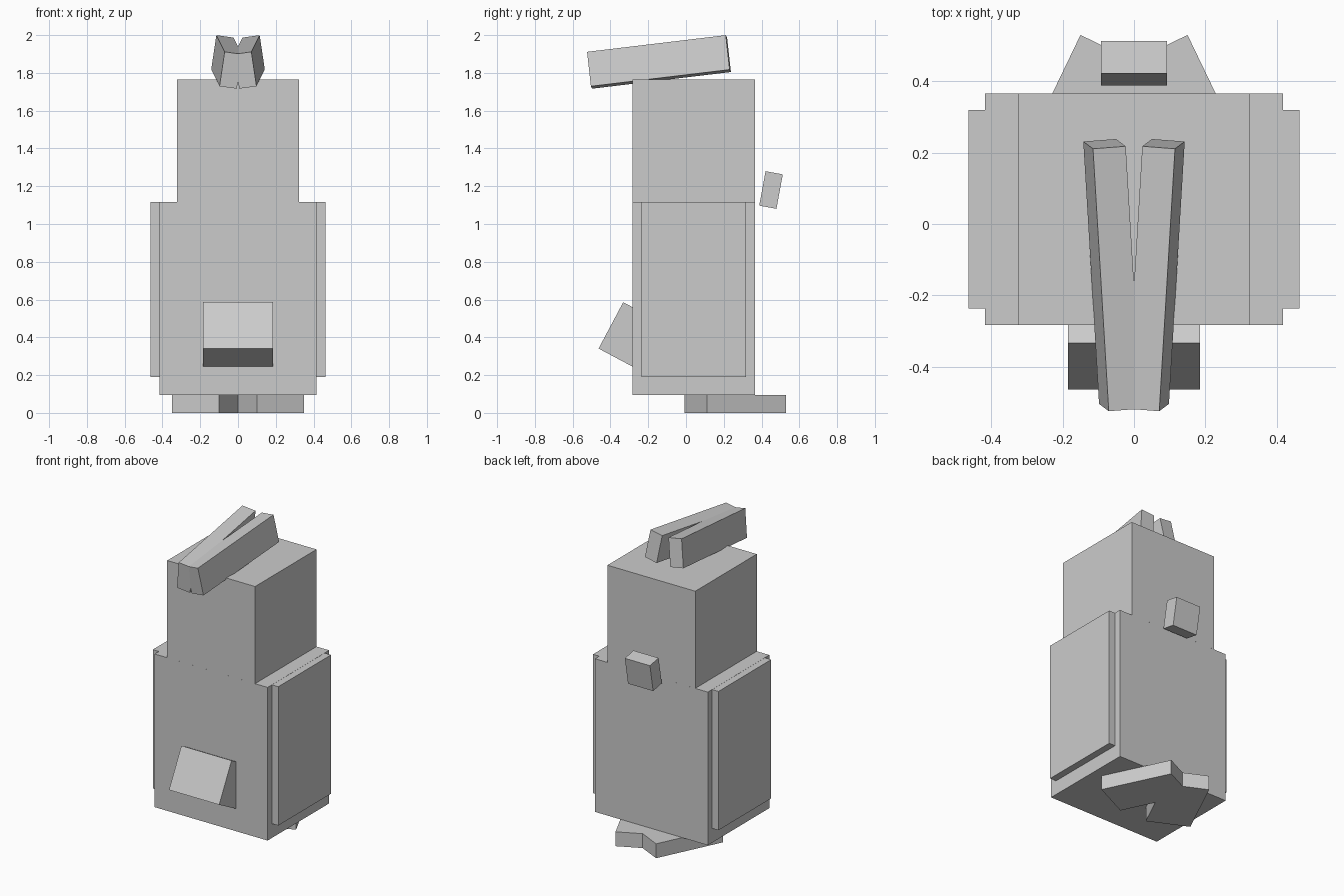
import bpy
from math import radians

if "Cube" in bpy.data.objects:
    bpy.data.objects.remove(bpy.data.objects["Cube"])

U = 0.0926  # one grid step of the blocky design


def box(name, loc, size, rot=(0, 0, 0)):
    """Box with a centre, a size and XYZ rotation in degrees."""
    bpy.ops.mesh.primitive_cube_add(size=1, location=loc,
                                    rotation=[radians(a) for a in rot])
    ob = bpy.context.object
    ob.name = name
    ob.scale = size
    bpy.ops.object.transform_apply(location=False, rotation=False, scale=True)
    return ob


def pair(name, loc, size, rot=(0, 0, 0)):
    """Right-hand box and its mirror image across x = 0."""
    for side, s in (("right", 1), ("left", -1)):
        box(f"{side}_{name}", (s * loc[0], loc[1], loc[2]), size,
            (rot[0], s * rot[1], s * rot[2]))


MID = 0.041  # depth centre of the torso

# torso and head
box("body", (0, MID, 0.606), (9 * U, 7 * U, 11 * U + 0.003))
box("head", (0, MID, 1.441), (7 * U, 7 * U, 7 * U))

# flat wings on the sides
pair("wing", (4.75 * U, MID, 0.653), (U / 2, 6 * U, 10 * U))

# splayed feet
pair("foot", (0.125, 0.26, 0.048), (3 * U, 5 * U, 0.096), (0, 0, 25.7))

# tilted tail and beak
box("tail", (0, -0.275, 0.398), (4 * U, 3 * U, 3 * U), (-28, 0, 0))
box("beak", (0, 0.45, 1.18), (2 * U, U, 2 * U), (-10.5, 0, 0))

# two crest plates spreading into a V
pair("crest", (0.0605, -0.143, 1.858), (U, 8 * U, 2 * U), (6.9, -8, -4.4))
